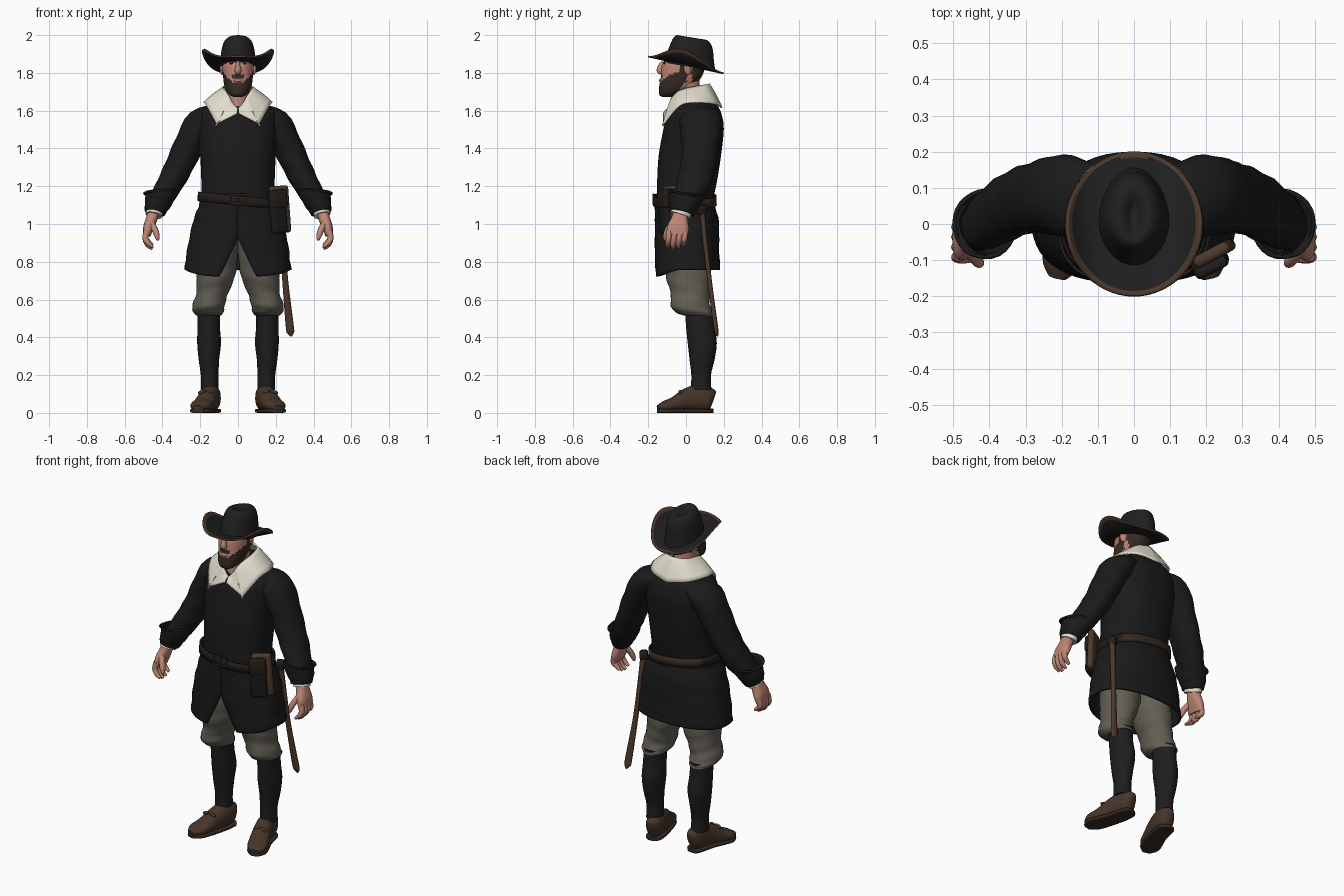
import bpy, bmesh, math
from mathutils import Vector, Matrix, Euler

if "Cube" in bpy.data.objects:
    bpy.data.objects.remove(bpy.data.objects["Cube"])


def material(name, *rgb):
    m = bpy.data.materials.new(name)
    m.use_nodes = True
    m.diffuse_color = (*rgb, 1)
    node = next(n for n in m.node_tree.nodes if n.type == "BSDF_PRINCIPLED")
    node.inputs["Base Color"].default_value = (*rgb, 1)
    node.inputs["Roughness"].default_value = 0.8
    return m


COAT = material("coat black", .0105, .0105, .0105)
FELT = material("hat felt", .014, .014, .015)
WOOL = material("stocking charcoal", .013, .013, .014)
OLIVE = material("breeches olive grey", .122, .114, .089)
LINEN = material("linen cream", .76, .72, .61)
SKIN = material("skin", .52, .24, .18)
HAIR = material("dark brown", .035, .023, .016)
SHOE = material("shoe brown", .062, .036, .023)
LEATHER = material("leather brown", .075, .041, .025)
DARK = material("dark leather", .016, .012, .01)


def finish(name, bm, mats, mirror=False, thick=0, rule=None, angle=.9):
    bmesh.ops.recalc_face_normals(bm, faces=bm.faces)
    me = bpy.data.meshes.new(name)
    for m in mats if isinstance(mats, list) else [mats]:
        me.materials.append(m)
    if rule:
        for f in bm.faces:
            f.material_index = rule(f.calc_center_median())
    bm.to_mesh(me)
    bm.free()
    ob = bpy.data.objects.new(name, me)
    bpy.context.collection.objects.link(ob)
    bpy.ops.object.select_all(action="DESELECT")
    ob.select_set(True)
    bpy.context.view_layer.objects.active = ob
    bpy.ops.object.shade_smooth_by_angle(angle=angle)
    if mirror:
        ob.modifiers.new("mirror", "MIRROR")
    if thick:
        mod = ob.modifiers.new("thickness", "SOLIDIFY")
        mod.thickness, mod.offset = thick, 0
    return ob


def spline(pts, n=4):
    out = []
    for i in range(len(pts) - 1):
        quad = zip(pts[max(i - 1, 0)], pts[i], pts[i + 1], pts[min(i + 2, len(pts) - 1)])
        quad = list(quad)
        for t in (k / n for k in range(n)):
            out.append([.5 * (2*b + (c-a)*t + (2*a-5*b+4*c-d)*t*t + (3*b-a-3*c+d)*t**3)
                        for a, b, c, d in quad])
    return out + [list(pts[-1])]


def skin_grid(bm, rows, closed):
    for r, s in zip(rows, rows[1:]):
        for i in range(len(r) if closed else len(r) - 1):
            j = (i + 1) % len(r)
            bm.faces.new((r[i], r[j], s[j], s[i]))


def loft(name, rings, mats, ref=(0, 1, 0), axis=None, power=2, seg=28, n=4, caps=True,
         fold=0, warp=None, **kw):
    """Rings are x, y, z, side radius, depth radius and an optional front gap in degrees."""
    bm, rows, rings = bmesh.new(), [], spline(rings, n)
    centres = [Vector(r[:3]) for r in rings]
    split = len(rings[0]) > 5
    for k, r in enumerate(rings):
        t = axis or centres[min(k + 1, len(rings) - 1)] - centres[max(k - 1, 0)]
        t = Vector(t).normalized()
        v = Vector(ref)
        v = (v - t * v.dot(t)).normalized()
        u = v.cross(t)
        gap = math.radians(max(r[5], 0)) if split else 0
        row = []
        for i in range(seg + split):
            a = -math.pi / 2 + gap + (math.tau - 2 * gap) * i / seg
            c, s = math.cos(a), math.sin(a)
            w = 1 + fold * math.sin(k * 1.5 + 2 * a) + fold * math.sin(5 * a - k * .6) / 2
            co = centres[k] + w * (u * math.copysign(abs(c) ** (2 / power), c) * r[3]
                                   + v * math.copysign(abs(s) ** (2 / power), s) * r[4])
            row.append(bm.verts.new(warp(co) if warp else co))
        rows.append(row)
    skin_grid(bm, rows, not split)
    if caps and not split:
        bm.faces.new(rows[0])
        bm.faces.new(rows[-1])
    return finish(name, bm, mats, **kw)


def ball(name, loc, size, mats, rot=(0, 0, 0), **kw):
    bm = bmesh.new()
    mat = Matrix.LocRotScale(Vector(loc), Euler(rot), Vector(size))
    bmesh.ops.create_uvsphere(bm, u_segments=16, v_segments=10, radius=1, matrix=mat)
    return finish(name, bm, mats, **kw)


def box(name, loc, size, mats, rot=(0, 0, 0), bevel=.01, **kw):
    bm = bmesh.new()
    mat = Matrix.LocRotScale(Vector(loc), Euler(rot), Vector(size))
    bmesh.ops.create_cube(bm, size=1, matrix=mat)
    bmesh.ops.bevel(bm, geom=bm.edges[:], offset=bevel, segments=3, profile=.5, affect="EDGES")
    return finish(name, bm, mats, **kw)


UP = (0, 0, 1)

# Shoes with soles and bows
shoe = [(.132, .142, .066, .022, .05), (.135, .122, .072, .043, .062), (.143, .07, .08, .05, .07),
        (.157, .01, .07, .051, .062), (.182, -.06, .047, .056, .038),
        (.202, -.11, .036, .053, .028), (.212, -.148, .026, .024, .015)]
loft("shoes", shoe, SHOE, ref=UP, power=2.3, mirror=True)
loft("soles", [(x, y, .011, r + .001, .011) for x, y, z, r, h in shoe], HAIR, ref=UP,
     power=5, mirror=True)
for k in (-1, 1):
    ball("shoe_bow", (.17 + k * .022, -.03, .11), (.022, .011, .01), SHOE, (0, k * .3, 0), mirror=True)

# Stockings and gathered breeches
loft("stockings", [(.15, .08, .12, .046, .055), (.15, .08, .2, .047, .052),
                   (.154, .085, .28, .054, .066), (.153, .086, .37, .063, .077),
                   (.155, .075, .46, .059, .075), (.155, .07, .54, .06, .075)],
     WOOL, axis=UP, mirror=True)
loft("breeches", [(.155, .068, .515, .063, .08), (.157, .045, .532, .08, .098),
                  (.155, .022, .57, .086, .104), (.138, .022, .63, .084, .103),
                  (.12, .015, .71, .1, .117), (.109, .012, .8, .106, .125),
                  (.1, .01, .95, .1, .13)],
     OLIVE, axis=UP, fold=.02, seg=36, mirror=True)

# Coat body and split skirt
loft("coat_body", [(0, -.005, 1.04, .2, .15), (0, -.005, 1.13, .195, .15),
                   (0, .005, 1.22, .194, .158), (0, .02, 1.36, .2, .165),
                   (0, .04, 1.5, .212, .16), (0, .045, 1.57, .212, .146),
                   (0, .048, 1.612, .184, .128), (0, .056, 1.65, .125, .095),
                   (0, .06, 1.695, .076, .066)], COAT, axis=UP, power=2.3, seg=40)
loft("coat_skirt", [(0, .008, .757, .277, .167, 17), (0, .006, .83, .268, .165, 9),
                    (0, .005, .94, .25, .164, 0), (0, .003, 1.03, .226, .162, 0),
                    (0, -.005, 1.09, .203, .153, 0), (0, -.005, 1.13, .195, .15, 0)],
     COAT, axis=UP, power=2.4, seg=48, thick=.012, fold=.008,
     warp=lambda p: p + Vector((0, 0, .32 * min(p.y + .04, 0) * max(0, 1.05 - p.z) / .3)))

# Sleeves, turned-back cuffs and linen wristbands
loft("sleeves", [(.1, .075, 1.585, .045, .085), (.195, .08, 1.537, .078, .113),
                 (.26, .076, 1.42, .078, .1), (.314, .062, 1.3, .074, .093),
                 (.362, .038, 1.21, .068, .088), (.415, .002, 1.12, .058, .075),
                 (.435, -.018, 1.07, .05, .06)], COAT, fold=.025, mirror=True)
loft("cuffs", [(.44, -.022, 1.06, .049, .06), (.43, -.012, 1.1, .062, .073),
               (.413, -.004, 1.145, .074, .085), (.412, .0, 1.17, .088, .093)],
     COAT, caps=False, thick=.01, fold=.02, mirror=True)
loft("wristbands", [(.437, -.017, 1.085, .043, .054), (.446, -.03, 1.046, .044, .055)],
     LINEN, mirror=True, n=2)

# Hands
loft("palms", [(.447, -.03, 1.06, .03, .036), (.46, -.035, 1.02, .03, .046),
               (.474, -.042, .98, .028, .058), (.483, -.046, .94, .02, .055)],
     SKIN, power=2.5, mirror=True)
for i in range(4):
    y, drop = -.088 + .028 * i, (.01, 0, .004, .018)[i]
    loft("fingers", [(.482, y, .965, .017, .016), (.49, y - .004, .925, .016, .015),
                     (.477, y - .008, .89 + drop, .014, .014),
                     (.452, y - .01, .869 + drop, .008, .009)], SKIN, seg=12, mirror=True)
loft("thumbs", [(.462, -.065, 1.01, .016, .02), (.44, -.095, .97, .017, .017),
                (.428, -.108, .935, .014, .014), (.424, -.11, .912, .006, .006)],
     SKIN, seg=12, mirror=True)

# Neck and head, bearded by region
loft("neck", [(0, .01, 1.58, .064, .09), (0, .005, 1.66, .062, .072), (0, 0, 1.78, .062, .07)],
     SKIN, axis=UP)


def face_region(p):
    x = abs(p.x)
    if p.y > .03:
        return int(p.z > 1.74)
    if p.y > -.03:
        return int(1.72 + (p.y + .03) < p.z < 1.85 and p.y < .005)
    if p.z < 1.748 + max(0, x - .03) * 1.1:
        return 1
    return int(1.774 < p.z < 1.786 and x < .035)


loft("head", [(0, -.1, 1.672, .02, .025), (0, -.09, 1.685, .046, .052),
              (0, -.055, 1.72, .069, .088), (0, -.025, 1.78, .079, .108),
              (0, -.012, 1.84, .083, .115), (0, -.003, 1.866, .081, .106),
              (0, .01, 1.9, .07, .088), (0, .015, 1.93, .04, .05)],
     [SKIN, HAIR], axis=UP, power=2.2, seg=48, n=6, rule=face_region)
loft("nose", [(0, -.118, 1.858, .009, .01), (0, -.132, 1.835, .012, .016),
              (0, -.137, 1.812, .018, .018), (0, -.128, 1.796, .012, .01)], SKIN, seg=16)
ball("ears", (.085, .008, 1.82), (.01, .02, .033), SKIN, (.2, 0, .3), mirror=True)
ball("eyes", (.034, -.114, 1.85), (.012, .006, .005), HAIR, mirror=True)
ball("lips", (0, -.134, 1.76), (.024, .009, .009), SKIN)

# Broad linen collar with pointed fronts
tip = (.113, -.118, 1.528)
inner = spline([(.002, -.088, 1.61), (.03, -.083, 1.645), (.045, -.07, 1.675),
                (.065, -.035, 1.705), (.076, .02, 1.722), (.06, .095, 1.735), (0, .122, 1.742)], 6)
outer = spline([(.004, -.118, 1.585), tip, tip, (.166, -.035, 1.625),
                (.178, .055, 1.643), (.118, .155, 1.634), (0, .19, 1.615)], 6)
bm = bmesh.new()
rows = []
for f in (j / 6 for j in range(7)):
    lift = Vector((0, 0, .007 * math.sin(math.pi * f)))
    rows.append([bm.verts.new(Vector(a).lerp(Vector(b), f) + lift) for a, b in zip(inner, outer)])
skin_grid(bm, rows, False)
bmesh.ops.remove_doubles(bm, verts=bm.verts, dist=.0001)
finish("collar", bm, LINEN, mirror=True, thick=.008)


# Hat: rolled brim with trimmed edge, dented crown
def brim_shape(p):
    side = (p.x / .187) ** 4
    return Vector((p.x, p.y, p.z - .225 * p.y + .075 * side * (1 - 2 * p.y)))


loft("hat_brim", [(0, .018, 1.842, .06, .08), (0, 0, 1.842, .187, .2)],
     [FELT, LEATHER], axis=UP, caps=False, n=14, seg=56, warp=brim_shape, thick=.009,
     rule=lambda p: int(math.hypot(p.x / .187, p.y / .2) > .93))
loft("hat_crown", [(0, .018, 1.832, .101, .138), (0, .022, 1.88, .094, .126),
                   (0, .03, 1.935, .086, .113), (0, .032, 1.97, .072, .1),
                   (0, .03, 1.988, .05, .08), (0, .025, 1.985, .03, .058),
                   (0, .02, 1.967, .01, .03)], FELT, axis=UP, seg=40,
     warp=lambda p: p + Vector((-p.x * max(0, p.y), 0, -.16 * (p.y - .02))))

# Belt, browner behind, and buckle
loft("belt", [(0, -.006, 1.1, .211, .165), (0, -.006, 1.15, .208, .163)], [DARK, HAIR], axis=UP,
     power=2.4, seg=48, n=2, caps=False, thick=.008, rule=lambda p: int(p.y > .1),
     warp=lambda p: p + Vector((0, 0, -.1 * p.x)))
for z in (1.108, 1.156):
    box("buckle_bar", (0, -.173, z), (.09, .01, .01), HAIR, bevel=.003)
for x in (-.04, 0, .04):
    box("buckle_post", (x, -.173, 1.132), (.01, .01, .05), HAIR, bevel=.003)

# Pouch, hung at the left front hip
turn = (0, -.08, math.radians(28))
out = Vector((.47, -.88, 0))
spot = Vector((.208, -.088, 1.072))
box("pouch_back", spot + Vector((.014, .007, .005)), (.11, .034, .25), LEATHER, turn, .014)
box("pouch_body", spot + out * .022 - Vector((.008, 0, .01)), (.092, .05, .225), COAT, turn, .018)
box("pouch_flap", spot + out * .034 + Vector((-.01, 0, .06)), (.096, .036, .1), DARK, turn, .014)

# Scabbard with hanger and tip
loft("scabbard", [(.226, .085, 1.07, .017, .014), (.235, .1, .92, .016, .013),
                  (.25, .125, .7, .016, .012), (.274, .157, .46, .022, .012),
                  (.279, .163, .425, .018, .01), (.283, .166, .405, .004, .004)],
     LEATHER, seg=14)
box("scabbard_hanger", (.224, .083, 1.075), (.045, .045, .05), DARK, (0, .1, .5))
